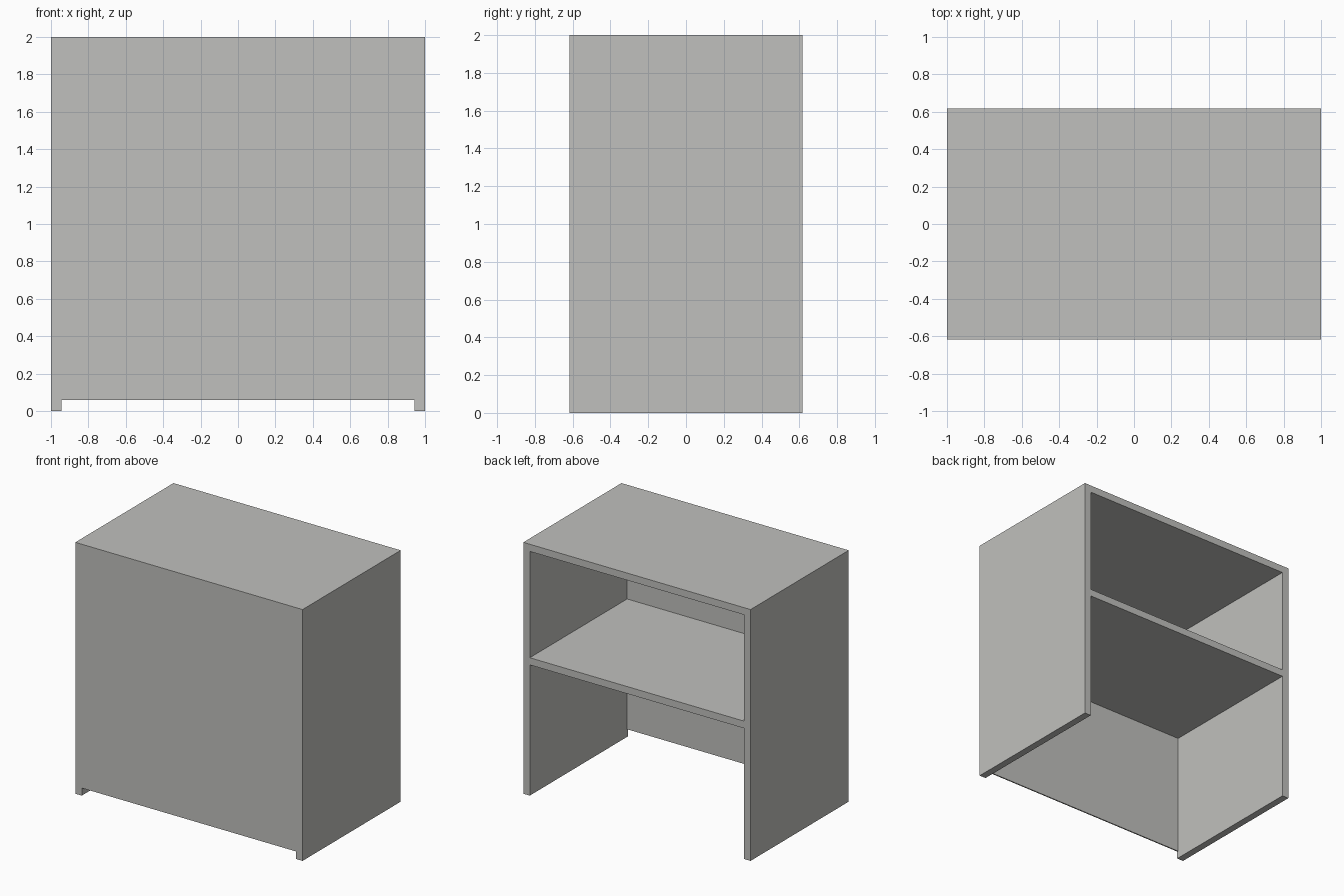
import bpy

if "Cube" in bpy.data.objects:
    bpy.data.objects.remove(bpy.data.objects["Cube"])

W, D, H = 2.0, 1.234, 2.0      # overall width, depth, height
T = 0.057                      # board thickness
P = 0.01                       # thin front panel thickness
INNER = W / 2 - T              # half width between the sides

grey = bpy.data.materials.new("warm grey")
grey.diffuse_color = (0.53, 0.53, 0.51, 1.0)
grey.use_nodes = True
grey.node_tree.nodes["Principled BSDF"].inputs["Base Color"].default_value = grey.diffuse_color


def board(name, x, y, z):
    """Box spanning the given (min, max) ranges."""
    spans = (x, y, z)
    bpy.ops.mesh.primitive_cube_add(size=1, location=[(a + b) / 2 for a, b in spans])
    ob = bpy.context.object
    ob.name = name
    ob.scale = [b - a for a, b in spans]
    bpy.ops.object.transform_apply(location=False, rotation=False, scale=True)
    ob.data.materials.append(grey)
    return ob


full_depth = (-D / 2, D / 2)
behind_panel = (-D / 2 + P, D / 2)
between = (-INNER, INNER)

# Side boards, which also form the feet
board("left_side", (-W / 2, -INNER), full_depth, (0, H))
board("right_side", (INNER, W / 2), full_depth, (0, H))

# Top and the single shelf, open towards the back
board("top_board", between, full_depth, (H - T, H))
board("shelf", between, behind_panel, (1.04, 1.04 + T))

# Thin closed front, stopping short of the floor
board("front_panel", between, (-D / 2, -D / 2 + P), (0.06, H - T))
